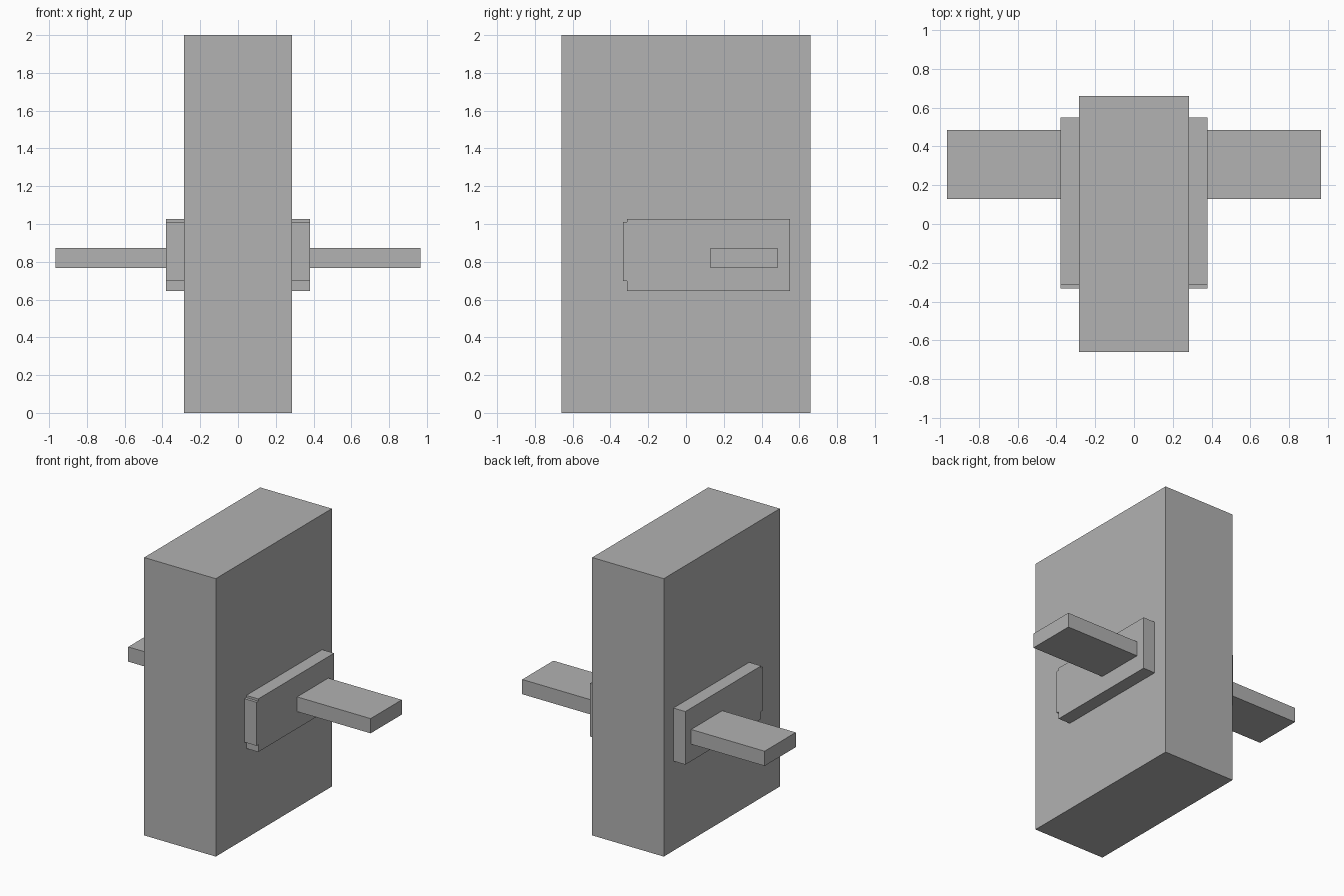
import bpy
import bmesh

cube = bpy.data.objects.get("Cube")
if cube:
    bpy.data.objects.remove(cube, do_unlink=True)

# Single plain grey
GREY = (0.445, 0.445, 0.445, 1.0)
grey = bpy.data.materials.new("plain_grey")
grey.use_nodes = True
grey.diffuse_color = GREY
grey.node_tree.nodes["Principled BSDF"].inputs["Base Color"].default_value = GREY


def extrude_x(name, outline, x0, x1):
    """Extrude a (y, z) outline along x from x0 to x1."""
    bm = bmesh.new()
    face = bm.faces.new([bm.verts.new((x0, y, z)) for y, z in outline])
    out = bmesh.ops.extrude_face_region(bm, geom=[face])
    verts = [v for v in out["geom"] if isinstance(v, bmesh.types.BMVert)]
    bmesh.ops.translate(bm, verts=verts, vec=(x1 - x0, 0, 0))
    bmesh.ops.recalc_face_normals(bm, faces=bm.faces)
    mesh = bpy.data.meshes.new(name)
    bm.to_mesh(mesh)
    bm.free()
    mesh.materials.append(grey)
    obj = bpy.data.objects.new(name, mesh)
    bpy.context.collection.objects.link(obj)
    return obj


def rect(y0, y1, z0, z1):
    return [(y0, z0), (y1, z0), (y1, z1), (y0, z1)]


# Upright slab
extrude_x("body", rect(-0.66, 0.66, 0.0, 2.0), -0.285, 0.285)

# Mounting plate outline, with a shallow tongue along its front edge
plate = [(-0.312, 0.645), (0.55, 0.645), (0.55, 1.027), (-0.312, 1.027),
         (-0.312, 1.011), (-0.333, 1.011), (-0.333, 0.698), (-0.312, 0.698)]

# Plate and flat bar on each side
for side, s in (("left", 1), ("right", -1)):
    extrude_x(side + "_plate", plate, s * 0.285, s * 0.38)
    extrude_x(side + "_bar", rect(0.13, 0.484, 0.767, 0.873), s * 0.38, s * 0.965)
